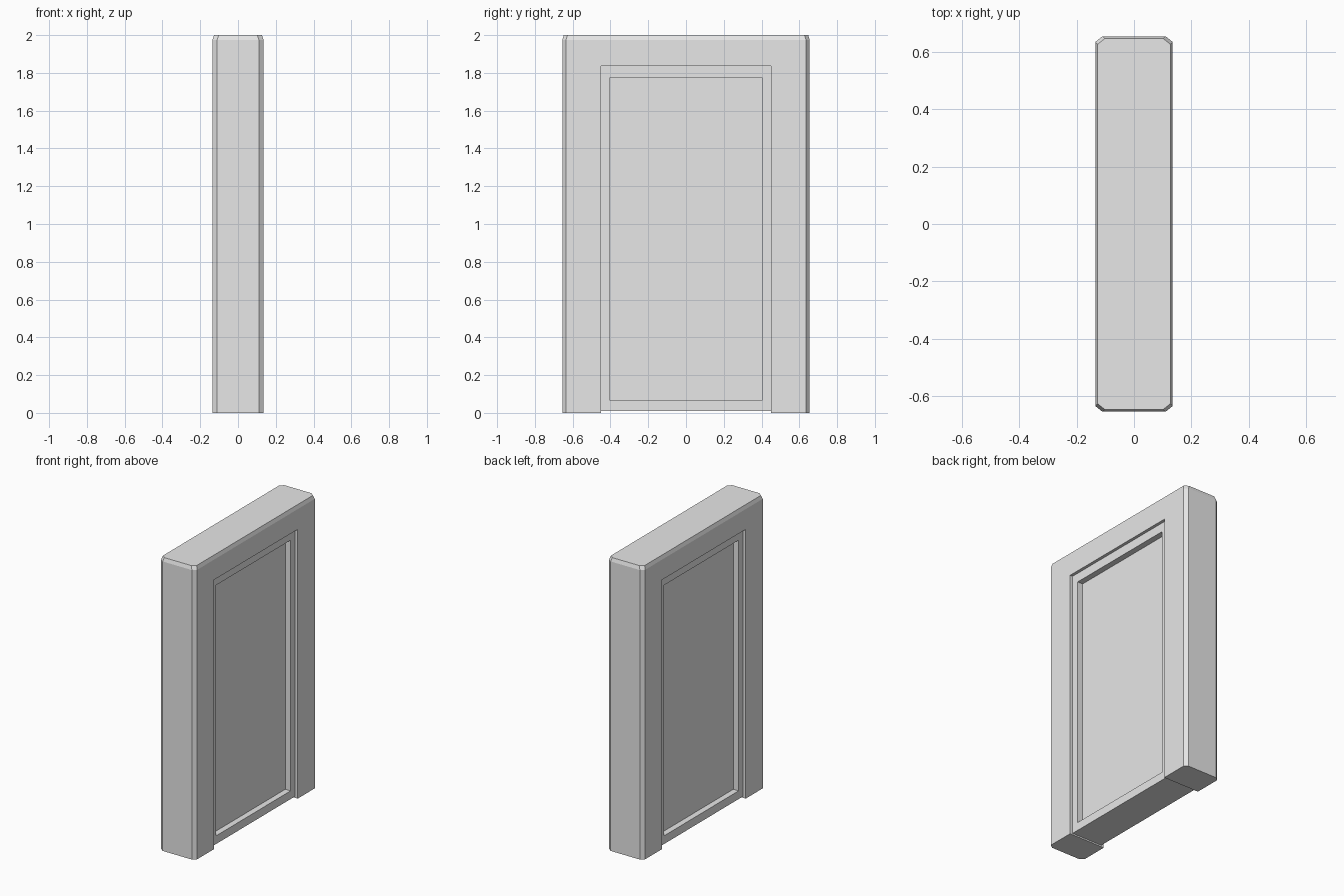
import bpy
import bmesh
from mathutils import Vector

if "Cube" in bpy.data.objects:
    bpy.data.objects.remove(bpy.data.objects["Cube"], do_unlink=True)

# Overall sizes
HALF_X, HALF_Y, HEIGHT = 0.135, 0.655, 2.0
CHAMFER_X, CHAMFER_Y = 0.025, 0.02
OPEN_Y, OPEN_TOP = 0.451, 1.837
DOOR_BOTTOM = 0.01
DOOR_X, PANEL_X = HALF_X - 0.02, HALF_X - 0.06
PANEL_Y, PANEL_BOTTOM, PANEL_TOP = 0.403, 0.066, 1.776

grey = bpy.data.materials.new("light grey")
grey.use_nodes = True
colour = (0.8, 0.8, 0.8, 1)
grey.diffuse_color = colour
grey.node_tree.nodes["Principled BSDF"].inputs["Base Color"].default_value = colour


def make_object(name, bm):
    bmesh.ops.recalc_face_normals(bm, faces=bm.faces)
    mesh = bpy.data.meshes.new(name)
    bm.to_mesh(mesh)
    bm.free()
    mesh.materials.append(grey)
    obj = bpy.data.objects.new(name, mesh)
    bpy.context.collection.objects.link(obj)
    return obj


def box(low, high):
    bm = bmesh.new()
    bmesh.ops.create_cube(bm, size=1)
    low, high = Vector(low), Vector(high)
    for v in bm.verts:
        v.co = (low + high) / 2 + v.co * (high - low)
    return bm


def footprint(inset):
    hx, hy = HALF_X - inset, HALF_Y - inset
    quarter = [(hx, hy - CHAMFER_Y), (hx - CHAMFER_X, hy)]
    half = quarter + [(-x, y) for x, y in reversed(quarter)]
    return half + [(-x, -y) for x, y in half]


# Door frame: chamfered footprint, with a slight taper just below the top
bm = bmesh.new()
rings = [[bm.verts.new((x, y, z)) for x, y in footprint(inset)]
         for z, inset in ((0, 0), (HEIGHT - 0.025, 0), (HEIGHT, 0.008))]
bm.faces.new(rings[0])
bm.faces.new(rings[-1])
for lower, upper in zip(rings, rings[1:]):
    for i in range(len(lower)):
        j = (i + 1) % len(lower)
        bm.faces.new((lower[i], lower[j], upper[j], upper[i]))
frame = make_object("door_frame", bm)

# Cut the doorway through the frame
cutter = make_object("doorway_cutter", box((-1, -OPEN_Y, -1), (1, OPEN_Y, OPEN_TOP)))
cutter.hide_render = True
cut = frame.modifiers.new("doorway", "BOOLEAN")
cut.object = cutter
cut.operation = "DIFFERENCE"
cut.solver = "EXACT"
bpy.context.view_layer.objects.active = frame
bpy.ops.object.modifier_apply(modifier=cut.name)
bpy.data.objects.remove(cutter, do_unlink=True)

# Door leaf with a sunken panel on both broad faces
bm = box((-DOOR_X, -OPEN_Y, DOOR_BOTTOM), (DOOR_X, OPEN_Y, OPEN_TOP))
bm.normal_update()
for face in [f for f in bm.faces if abs(f.normal.x) > 0.9]:
    side = 1 if face.normal.x > 0 else -1
    # first inset outlines the panel, second drops straight back
    for depth in (DOOR_X, PANEL_X):
        bmesh.ops.inset_individual(bm, faces=[face], thickness=0.01)
        for v in face.verts:
            v.co = (side * depth,
                    PANEL_Y if v.co.y > 0 else -PANEL_Y,
                    PANEL_TOP if v.co.z > 1 else PANEL_BOTTOM)
make_object("door_leaf", bm)
